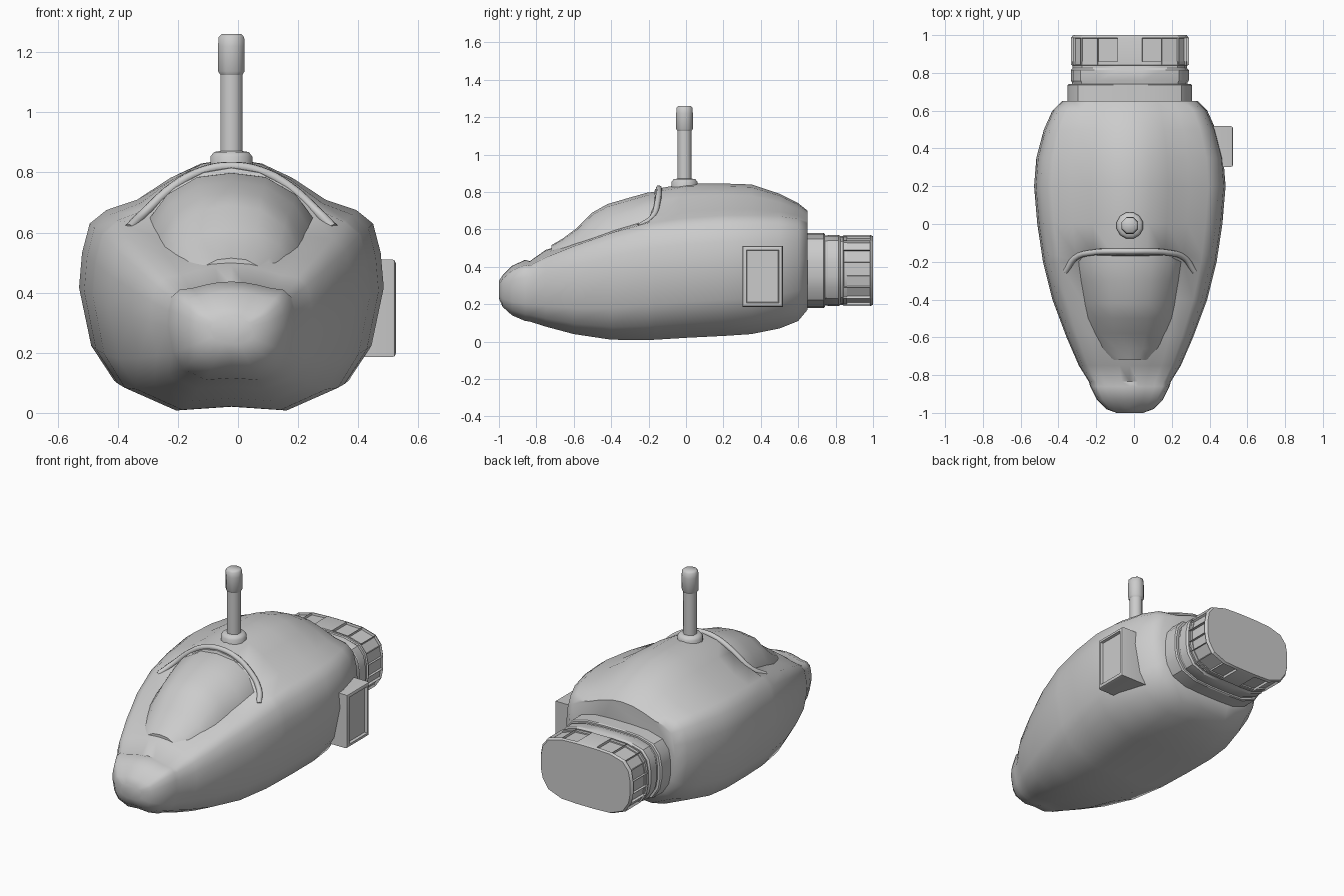
import bpy, bmesh, math

if "Cube" in bpy.data.objects:
    bpy.data.objects.remove(bpy.data.objects["Cube"])

CX = -0.022  # symmetry plane of the craft


def finish(name, bm, angle=40):
    bmesh.ops.recalc_face_normals(bm, faces=bm.faces[:])
    me = bpy.data.meshes.new(name)
    bm.to_mesh(me)
    bm.free()
    me.shade_smooth()
    me.set_sharp_from_angle(angle=math.radians(angle))
    ob = bpy.data.objects.new(name, me)
    bpy.context.collection.objects.link(ob)
    return ob


def loft(rings):
    """Skin closed rings of points; returns the bmesh and the face bands."""
    bm = bmesh.new()
    vs = [[bm.verts.new(p) for p in r] for r in rings]
    n = len(vs[0])
    bands = []
    for a, b in zip(vs, vs[1:]):
        bands.append([bm.faces.new((a[i], a[(i + 1) % n], b[(i + 1) % n], b[i]))
                      for i in range(n)])
    bm.faces.new(vs[0])
    bm.faces.new(vs[-1])
    return bm, bands


def mirrored(half, y):
    """Half section (x >= 0) to a full closed ring."""
    ring = [(CX + x, y, z) for x, z in half]
    return ring + [(CX - x, y, z) for x, z in reversed(half) if x > 1e-6]


# Hull: y, half width, bottom z, shoulder z, crest z
hull_stations = [
    (-1.00, .07, .23, .305, .325), (-.98, .125, .185, .335, .355),
    (-.93, .175, .14, .38, .405), (-.86, .21, .11, .41, .437),
    (-.835, .217, .107, .405, .43), (-.75, .27, .08, .45, .49),
    (-.60, .335, .04, .51, .535), (-.40, .41, .01, .58, .61),
    (-.20, .46, .008, .635, .69), (-.165, .465, .01, .64, .815),
    (0, .49, .02, .66, .845), (.20, .507, .03, .675, .845),
    (.35, .495, .04, .675, .84), (.50, .455, .07, .67, .79),
    (.60, .41, .11, .655, .74), (.65, .36, .17, .63, .70)]
belly = [(0, .02), (.4, 0), (.77, .12), (.92, .3), (1, .6), (.98, .78), (.93, .93), (.82, 1)]
spine = [(.62, .2), (.4, .63), (.2, .91), (0, 1)]
rings = []
for y, w, zb, zs, zt in hull_stations:
    half = [(fx * w, zb + t * (zs - zb)) for fx, t in belly]
    half += [(fx * w, zs + t * (zt - zs)) for fx, t in spine]
    rings.append(mirrored(half, y))
finish("hull", loft(rings)[0], 50)

# Cockpit canopy: y, half width, base z, top z
canopy_stations = [
    (-.72, .12, .44, .515), (-.66, .17, .46, .55), (-.58, .21, .47, .61),
    (-.50, .235, .50, .69), (-.42, .25, .53, .735), (-.30, .275, .56, .77),
    (-.20, .285, .60, .798), (-.10, .28, .60, .80)]
arch = [(0, 0), (1, 0), (.95, .25), (.75, .64), (.4, .93), (0, 1)]
finish("canopy", loft([mirrored([(fx * w, b + t * (h - b)) for fx, t in arch], y)
                       for y, w, b, h in canopy_stations])[0], 50)

# Raised rim behind the canopy
path = [(.34, -.25, .615), (.29, -.18, .665), (.19, -.15, .755), (.1, -.145, .803)]
pts = path + [(0, -.145, .82)] + [(-x, y, z) for x, y, z in reversed(path)]
cu = bpy.data.curves.new("canopy_rim", 'CURVE')
cu.dimensions = '3D'
cu.bevel_depth = .016
cu.bevel_resolution = 2
cu.use_fill_caps = True
cu.resolution_u = 4
sp = cu.splines.new('BEZIER')
sp.bezier_points.add(len(pts) - 1)
for bp, (x, y, z) in zip(sp.bezier_points, pts):
    bp.co = (CX + x, y, z)
    bp.handle_left_type = bp.handle_right_type = 'AUTO'
bpy.context.collection.objects.link(bpy.data.objects.new("canopy_rim", cu))

# Engine: one flattened section shared by collar, ring and nozzle
sec = [(.065, .19), (.17, .185), (.26, .16), (.30, .11), (.312, .045),
       (.312, -.03), (.30, -.09), (.26, -.15), (.17, -.185), (.065, -.19)]


def engine_part(name, profile):
    return loft([mirrored([(x * s, .38 + z * s) for x, z in sec], y) for y, s in profile])


bm, _ = engine_part("collar", [(.60, 1.055), (.735, 1.055), (.742, 1.03)])
finish("engine_collar", bm, 30)
bm, _ = engine_part("ring", [(.70, .98), (.75, .98), (.76, 1), (.815, 1), (.825, .97), (.86, .97)])
finish("engine_ring", bm, 30)
bm, bands = engine_part("nozzle", [(.838, .96), (.842, 1), (.985, 1), (1.0, .965)])
# sunken windows around the nozzle, leaving the top and bottom middle plain
windows = [f for f in bands[1] if abs(f.calc_center_median().x - CX) > .03]
bmesh.ops.inset_individual(bm, faces=windows, thickness=.012, depth=0)
bmesh.ops.inset_individual(bm, faces=windows, thickness=.003, depth=-.014)
finish("engine_nozzle", bm, 30)

# Side box with a recessed outer panel
bm = bmesh.new()
bmesh.ops.create_cube(bm, size=1)
for v in bm.verts:
    v.co = (.4125 + v.co.x * .225, .41 + v.co.y * .215, .348 + v.co.z * .325)
outer = [f for f in bm.faces if f.normal.x > .9 or f.calc_center_median().x > .52]
rim_edges = list(outer[0].edges)
bmesh.ops.bevel(bm, geom=rim_edges, offset=.012, segments=2, affect='EDGES', profile=.5)
bm.normal_update()
panel = max(bm.faces, key=lambda f: f.calc_center_median().x + f.calc_area())
panel = max((f for f in bm.faces if f.calc_center_median().x > .52), key=lambda f: f.calc_area())
bmesh.ops.inset_region(bm, faces=[panel], thickness=.012, depth=0)
bmesh.ops.inset_region(bm, faces=[panel], thickness=.006, depth=-.015)
finish("side_box", bm, 30)


# Antenna turned from a profile
def lathe(name, profile, sides=8):
    ring = [(math.cos(2 * math.pi * (i + .5) / sides), math.sin(2 * math.pi * (i + .5) / sides))
            for i in range(sides)]
    bm, _ = loft([[(CX + c * r, -.008 + s * r, z) for c, s in ring] for r, z in profile])
    return finish(name, bm, 50)


lathe("antenna_base", [(.072, .80), (.072, .853), (.06, .868), (.035, .872)], 12)
lathe("antenna_mast", [(.04, .84), (.04, 1.15)])
lathe("antenna_tip", [(.038, 1.122), (.048, 1.137), (.048, 1.22), (.046, 1.25), (.036, 1.26)])
